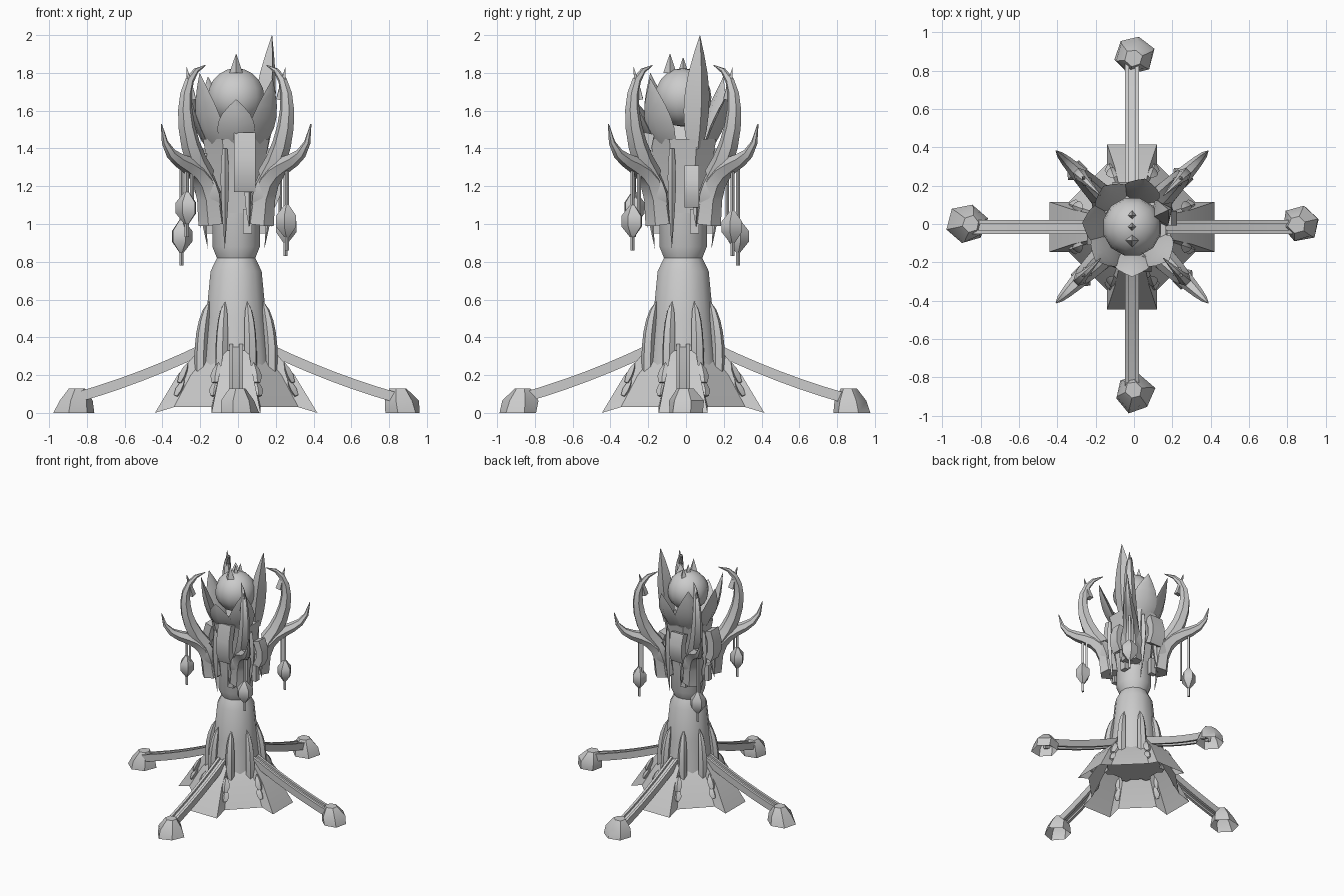
import bpy, bmesh, math, random
from math import cos, sin, pi, radians
from mathutils import Vector

default_cube = bpy.data.objects.get("Cube")
if default_cube:
    bpy.data.objects.remove(default_cube)
random.seed(4)
AXIS = Vector((-0.01, -0.015, 0))
CARDINALS = range(0, 360, 90)
DIAGONALS = range(45, 360, 90)

GREY = (0.6, 0.6, 0.6, 1)
stone = bpy.data.materials.new("plain_grey")
stone.use_nodes = True
stone.diffuse_color = GREY
stone.node_tree.nodes["Principled BSDF"].inputs["Base Color"].default_value = GREY


def loft(name, rings, open_below=False):
    """Skin closed rings of equal point count."""
    bm = bmesh.new()
    loops = [[bm.verts.new(point) for point in ring] for ring in rings]
    count = len(loops[0])
    for lower, upper in zip(loops, loops[1:]):
        for i in range(count):
            j = (i + 1) % count
            bm.faces.new((lower[i], lower[j], upper[j], upper[i]))
    if not open_below:
        bm.faces.new(loops[0][::-1])
    bm.faces.new(loops[-1])
    bmesh.ops.recalc_face_normals(bm, faces=bm.faces)
    mesh = bpy.data.meshes.new(name)
    bm.to_mesh(mesh)
    bm.free()
    mesh.materials.append(stone)
    obj = bpy.data.objects.new(name, mesh)
    bpy.context.collection.objects.link(obj)
    bpy.ops.object.select_all(action="DESELECT")
    obj.select_set(True)
    bpy.context.view_layer.objects.active = obj
    bpy.ops.object.shade_smooth_by_angle(angle=radians(40))


def bearing_vector(degrees):
    return Vector((cos(radians(degrees)), sin(radians(degrees)), 0))


def circle(radius, height, sides):
    return [AXIS + radius * bearing_vector(360 * (i + 0.5) / sides) + Vector((0, 0, height))
            for i in range(sides)]


def bezier(points, t):
    """Point on the curve steered by any number of control points."""
    while len(points) > 1:
        points = [a.lerp(b, t) for a, b in zip(points, points[1:])]
    return points[0]


# Thickness rules along a limb
def even(t):
    return 1


def pointed(t):
    return max(1 - t, 0.01) ** 0.7


def blunt(t):
    return pointed(t ** 3)


def leaf(t):
    return max(sin(pi * (0.2 + 0.8 * t)), 0.01)


def bulb(t):
    return 0.2 + 0.8 * sin(pi * t)


def limb(name, degrees, path, width, depth, taper=even, sides=4, steps=6, shift=0):
    """Sweep an oval along a curve of (radius, height) points at one bearing."""
    out = bearing_vector(degrees)
    across = bearing_vector(degrees + 90)
    controls = [AXIS + out * r + across * shift + Vector((0, 0, z)) for r, z in path]
    points = [bezier(controls, i / steps) for i in range(steps + 1)]
    corner = pi / 4 if sides == 4 and taper is even else 0
    rings = []
    for i, point in enumerate(points):
        tangent = points[min(i + 1, steps)] - points[max(i - 1, 0)]
        normal = tangent.normalized().cross(across)
        size = taper(i / steps)
        angles = [2 * pi * k / sides + corner for k in range(sides)]
        rings.append([point + size * (across * width * cos(a) + normal * depth * sin(a))
                      for a in angles])
    loft(name, rings)


# Flared skirt: four projecting arms with raised hems between them
def skirt_ring(reach, half, tuck, height, hem):
    ring = []
    for degrees in CARDINALS:
        out, across = bearing_vector(degrees), bearing_vector(degrees + 90)
        for x, y, z in ((tuck, -half, hem), (reach, -half, height), (reach, half, height), (tuck, half, hem)):
            ring.append(AXIS + out * x + across * y + Vector((0, 0, z)))
    return ring


loft("base_skirt", [skirt_ring(0.43, 0.13, 0.33, 0, 0.03), skirt_ring(0.31, 0.09, 0.24, 0.2, 0.2),
                    skirt_ring(0.2, 0.065, 0.16, 0.33, 0.3)], open_below=True)

# Central column with a pinched neck, and the octagonal cup
column = [(0.2, 0.2), (0.165, 0.5), (0.14, 0.75), (0.105, 0.82), (0.13, 0.88), (0.13, 1.2)]
loft("column", [circle(radius, height, 12) for radius, height in column])
cup = [(0.13, 1), (0.15, 1.2), (0.18, 1.4), (0.19, 1.45), (0.16, 1.45), (0.14, 1.4)]
loft("cup", [circle(radius, height, 8) for radius, height in cup])

# Pointed ribs round the lower column
for k in range(8):
    limb("column_rib", 45 * (k + 0.5), [(0.2, 0.2), (0.21, 0.45), (0.155, 0.59)], 0.036, 0.035, blunt, sides=6)

# Crooked clips on the skirt
for degrees in CARDINALS:
    for side in (-20, 20):
        limb("skirt_clip_foot", degrees + side, [(0.34, 0.09), (0.29, 0.18)], 0.035, 0.02, leaf, steps=3)
        limb("skirt_clip_top", degrees + side, [(0.32, 0.16), (0.27, 0.27)], 0.035, 0.02, leaf, steps=3)


# Sagging stays: a thin strap between two rails, each ending in a hollow rock
def rock_ring(centre, inward, t):
    size = 0.105 * math.sqrt(1 - 0.8 * t * t)
    return [centre + inward * 0.02 * t + bearing_vector(60 * k + 15) * size * random.uniform(0.85, 1.1)
            + Vector((0, 0, 0.13 * t)) for k in range(6)]


for degrees in CARDINALS:
    sag = [(0.17, 0.34), (0.5, 0.18), (0.85, 0.08)]
    limb("stay_strap", degrees, sag, 0.045, 0.015)
    for side in (-1, 1):
        limb("stay_rail", degrees, sag, 0.014, 0.038, shift=side * 0.026)
    out = bearing_vector(degrees)
    foot = out * (0.885 if degrees % 180 else 0.87)
    loft("foot_rock", [rock_ring(foot, -out, t / 2) for t in range(3)], open_below=True)

# Forked horns and their shoulders on the diagonals
for degrees in DIAGONALS:
    limb("horn_shoulder", degrees, [(0.17, 1), (0.19, 1.15), (0.27, 1.33)], 0.08, 0.055, bulb, sides=6)
    limb("horn_outer", degrees, [(0.18, 1), (0.2, 1.46), (0.52, 1.2), (0.56, 1.53)],
         0.075, 0.075, pointed, sides=6, steps=8)
    limb("horn_upper", degrees, [(0.24, 1.25), (0.41, 1.45), (0.45, 1.8), (0.23, 1.84)],
         0.06, 0.065, pointed, sides=6, steps=8)
    limb("horn_spur", degrees, [(0.33, 1.66), (0.37, 1.83)], 0.03, 0.03, pointed, steps=2)

# Lanterns hanging from the horns, each at its own height
for degrees, reach, height in zip(DIAGONALS, (0.37, 0.41, 0.37, 0.38), (0.98, 0.93, 1.08, 1.01)):
    limb("lantern_string", degrees, [(reach, height - 0.15), (reach, 1.36)], 0.011, 0.011, steps=1)
    limb("short_string", degrees, [(0.35, height), (0.35, 1.34)], 0.01, 0.01, steps=1, shift=0.02)
    limb("lantern", degrees, [(reach, height - 0.08), (reach, height + 0.09)], 0.07, 0.06, bulb,
         sides=5, steps=3)

# Plates leaning on the cup, the front one tallest
for degrees, low, high, width in ((0, 1.1, 1.3, 0.055), (90, 1.18, 1.4, 0.08), (180, 1.15, 1.38, 0.07),
                                  (270, 1.18, 1.48, 0.08)):
    limb("cup_plate", degrees, [(0.18, low), (0.24, low + 0.08), (0.18, high)], width, 0.04, steps=3, shift=0.045)

# Thorns hanging round the cup, with a small plate under each plate
for degrees in CARDINALS:
    limb("small_plate", degrees, [(0.14, 0.95), (0.14, 1.08)], 0.035, 0.025, steps=1, shift=0.06)
    limb("long_thorn", degrees, [(0.18, 1.4), (0.2, 1.2), (0.15, 0.87)], 0.022, 0.022, leaf, shift=-0.06)
    limb("short_thorn", degrees + 20, [(0.17, 1.25), (0.2, 0.98)], 0.018, 0.018, leaf, steps=3)

# Orb resting in the cup
latitudes = [pi * (k / 10 - 0.5) for k in range(11)]
loft("orb", [circle(0.155 * max(cos(a), 0.01), 1.67 + 0.155 * sin(a), 12) for a in latitudes])

# Broad crown petals leaning outward
for degrees, tip in ((75, 1.72), (125, 1.78), (175, 1.76), (222, 1.8), (270, 1.66), (318, 1.77)):
    limb("crown_petal", degrees, [(0.13, 1.4), (0.21, 1.55), (0.26, tip)], 0.1, 0.035, leaf)

# Tall blade on the left of the crown
limb("crown_blade", 25, [(0.15, 1.4), (0.17, 1.7), (0.21, 2)], 0.075, 0.06, leaf)

# Crest of little spikes over the orb
for forward, tip in ((-0.07, 1.9), (0, 1.88), (0.06, 1.87)):
    limb("crest_spike", 90, [(forward, tip - 0.1), (forward, tip)], 0.035, 0.035, pointed, steps=1)
